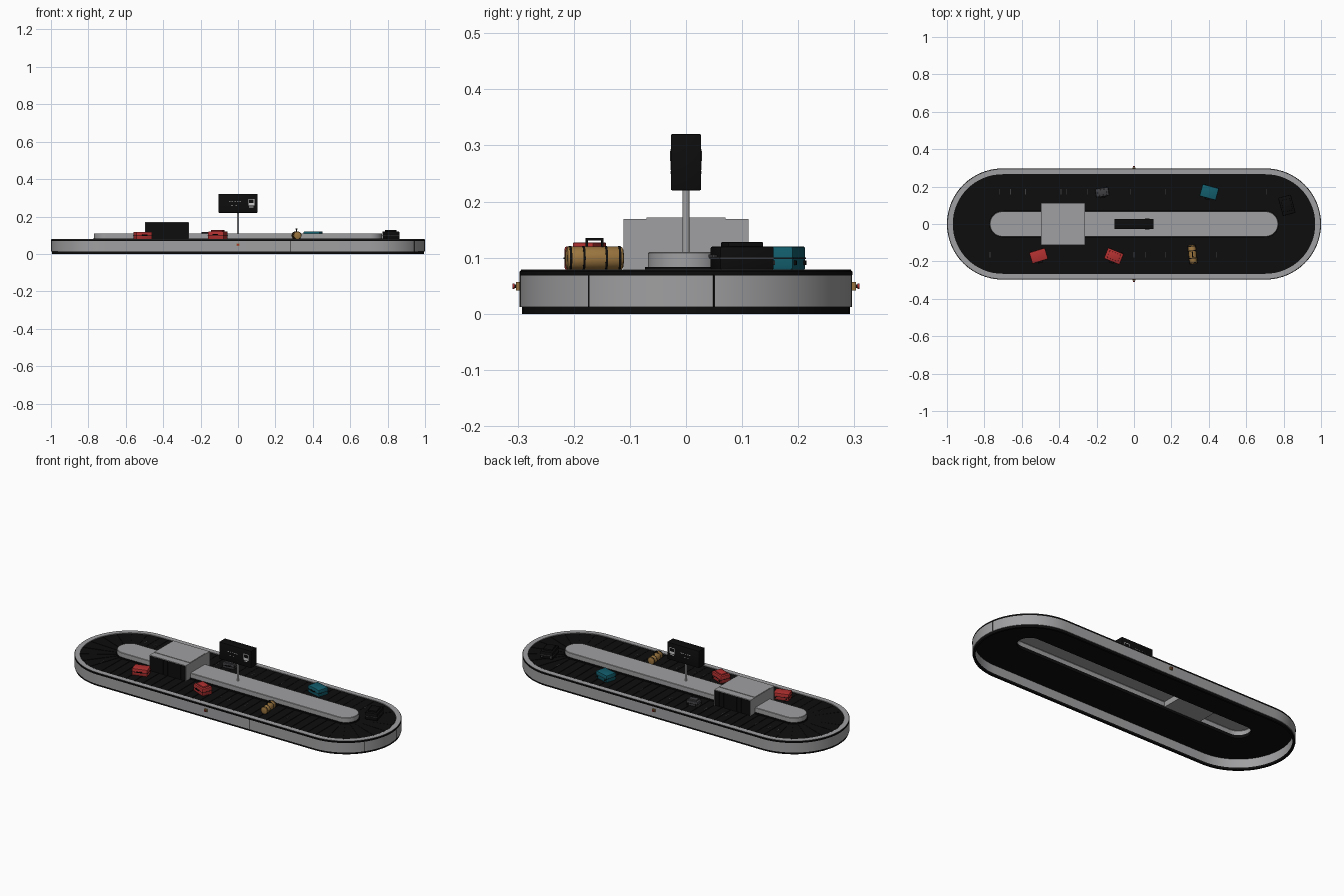
import bpy, bmesh, math
from mathutils import Matrix, Vector

if "Cube" in bpy.data.objects:
    bpy.data.objects.remove(bpy.data.objects["Cube"])

def material(name, r, g, b):
    m = bpy.data.materials.new(name)
    m.diffuse_color = (r, g, b, 1)
    m.use_nodes = True
    m.node_tree.nodes["Principled BSDF"].inputs["Base Color"].default_value = m.diffuse_color
    return m

GREY = material("brushed grey", 0.35, 0.35, 0.36)
BLACK = material("rubber black", 0.004, 0.004, 0.004)
DARK = material("dark grey", 0.05, 0.05, 0.055)
RED = material("case red", 0.45, 0.03, 0.03)
TEAL = material("case teal", 0.006, 0.11, 0.15)
TAN = material("duffel tan", 0.33, 0.18, 0.05)
WHITE = material("sign white", 0.6, 0.6, 0.6)

CX = 0.703      # centre of the rounded ends
BELT_Z = 0.076

def finish(name, bm, mat, smooth=False):
    bmesh.ops.recalc_face_normals(bm, faces=bm.faces)
    me = bpy.data.meshes.new(name)
    bm.to_mesh(me)
    bm.free()
    me.materials.append(mat)
    ob = bpy.data.objects.new(name, me)
    bpy.context.collection.objects.link(ob)
    if smooth:
        bpy.context.view_layer.objects.active = ob
        ob.select_set(True)
        bpy.ops.object.shade_smooth_by_angle(angle=math.radians(35))
        ob.select_set(False)
    return ob

def stadium(r, z, n=32):
    pts = []
    for sx, a0 in ((1, -math.pi / 2), (-1, math.pi / 2)):
        for i in range(n + 1):
            a = a0 + math.pi * i / n
            pts.append(Vector((sx * CX + r * math.cos(a), r * math.sin(a), z)))
    return pts

def sweep(name, profile, mat, closed=True, cap=False):
    """Carry an (r, z) profile round the oval; optionally cap the last loop."""
    bm = bmesh.new()
    loops = [[bm.verts.new(p) for p in stadium(r, z)] for r, z in profile]
    n = len(loops[0])
    for k in range(len(loops) if closed else len(loops) - 1):
        a, b = loops[k], loops[(k + 1) % len(loops)]
        for i in range(n):
            j = (i + 1) % n
            bm.faces.new((a[i], a[j], b[j], b[i]))
    if cap:
        bm.faces.new(loops[-1])
    return finish(name, bm, mat, True)

def ring(name, r0, r1, z0, z1, mat):
    return sweep(name, [(r0, z0), (r1, z0), (r1, z1), (r0, z1)], mat)

def box(name, loc, size, mat, rot=0.0, bevel=0.0):
    bm = bmesh.new()
    bmesh.ops.create_cube(bm, size=1, matrix=Matrix.Diagonal((*size, 1)))
    if bevel:
        bmesh.ops.bevel(bm, geom=bm.edges[:], offset=bevel, segments=2,
                        profile=0.5, affect='EDGES')
    bm.transform(Matrix.Translation(loc) @ Matrix.Rotation(math.radians(rot), 4, 'Z'))
    return finish(name, bm, mat, bevel > 0)

def cylinder(name, loc, r, depth, mat, axis='Z', rot=0.0, seg=24, bevel=0.0):
    bm = bmesh.new()
    bmesh.ops.create_cone(bm, cap_ends=True, segments=seg, radius1=r, radius2=r, depth=depth)
    if bevel:
        rims = [e for e in bm.edges if abs(e.verts[0].co.z - e.verts[1].co.z) < 1e-6]
        bmesh.ops.bevel(bm, geom=rims, offset=bevel, segments=2, profile=0.5, affect='EDGES')
    turn = Matrix.Rotation(math.pi / 2, 4, 'X') if axis == 'Y' else Matrix()
    bm.transform(Matrix.Translation(loc) @ Matrix.Rotation(math.radians(rot), 4, 'Z') @ turn)
    return finish(name, bm, mat, True)

# Outer casing: kick plate, side wall, bumper and top ledge
ring("kick_plate", 0.280, 0.292, 0.0, 0.012, BLACK)
ring("side_wall", 0.284, 0.296, 0.012, 0.070, GREY)
sweep("bumper", [(0.292, 0.068), (0.296, 0.068), (0.297, 0.071), (0.297, 0.075),
                 (0.294, 0.078), (0.290, 0.078)], BLACK)
ring("top_ledge", 0.266, 0.294, 0.070, 0.079, GREY)

# Belt bed and overlapping slats
ring("belt_bed", 0.066, 0.285, 0.065, 0.0745, BLACK)

def track(s, r):
    """Point at distance s along the belt centre line, offset r from the oval's axis."""
    mid, straight = 0.167, 2 * CX
    arc = math.pi * mid
    s %= 2 * (straight + arc)
    flip = 1
    if s >= straight + arc:
        s, flip = s - straight - arc, -1
    if s < straight:
        x, y = -CX + s, -r
    else:
        a = -math.pi / 2 + (s - straight) / mid
        x, y = CX + r * math.cos(a), r * math.sin(a)
    return flip * x, flip * y

bm = bmesh.new()
COUNT = 72
step = 2 * (2 * CX + math.pi * 0.167) / COUNT
for k in range(COUNT):
    s0, s1 = k * step, (k + 0.94) * step
    foot = [track(s0, 0.074), track(s0, 0.264), track(s1, 0.264), track(s1, 0.074)]
    low = [bm.verts.new((x, y, 0.074)) for x, y in foot]
    top = [bm.verts.new((x, y, BELT_Z + dz)) for (x, y), dz in zip(foot, (0, 0, .001, .001))]
    bm.faces.new(top)
    for i in range(4):
        j = (i + 1) % 4
        bm.faces.new((low[i], low[j], top[j], top[i]))
finish("belt_slats", bm, BLACK)

# Worn marks on the slats
for y, xs in ((0.172, (-.72, -.66, -.58, -.39, -.36, -.25, -.02, .17, .71)),
              (-0.165, (-.77, 0, .06, .17, .44))):
    for x in xs:
        box("belt_mark", (x, y, 0.0775), (0.004, 0.03, 0.001), DARK)

# Centre island, open underneath
ring("island_skirt", 0.066, 0.073, 0.074, 0.083, BLACK)
sweep("island", [(0.068, 0.065), (0.068, 0.108), (0.066, 0.110)], GREY, closed=False, cap=True)

# Luggage hatch with rubber curtains on both long sides
box("hatch_housing", (-0.38, 0, 0.123), (0.236, 0.21, 0.09), GREY)
box("hatch_roof", (-0.38, 0, 0.167), (0.236, 0.222, 0.004), GREY)
box("hatch_roof_cap", (-0.38, 0, 0.170), (0.232, 0.14, 0.003), GREY)
for sy in (-1, 1):
    box("curtain_backing", (-0.38, sy * 0.106, 0.121), (0.232, 0.004, 0.088), BLACK)
    for i in range(8):
        box("curtain_strip", (-0.38 + (i - 3.5) * 0.0285, sy * 0.109, 0.121),
            (0.026, 0.003, 0.086), BLACK)
    for sx in (-1, 1):
        box("hatch_jamb", (-0.38 + sx * 0.117, sy * 0.1075, 0.121), (0.003, 0.007, 0.09), GREY)

# Sign on its post, with pictogram and information dashes
cylinder("sign_post", (0, 0, 0.165), 0.0065, 0.114, GREY)
box("sign_box", (0, 0, 0.27), (0.208, 0.054, 0.1), BLACK, bevel=0.002)
for sy in (-1, 1):
    def plate(name, x, z, w, h, mat=WHITE, lift=0.0):
        box(name, (-sy * -x if sy < 0 else -x, sy * (0.0272 + lift), z), (w, 0.0008, h), mat)
    plate("pictogram_case", -0.071, 0.276, 0.032, 0.036)
    plate("pictogram_window", -0.071, 0.281, 0.025, 0.018, BLACK, 0.0006)
    plate("pictogram_foot", -0.071, 0.252, 0.022, 0.005)
    for i in range(5):
        plate("upper_dash", -0.012 + i * 0.014, 0.279, 0.008, 0.004)
    for x in (0.01, 0.032):
        plate("lower_dash", x, 0.258, 0.009, 0.003)

# Emergency stops on the middle of both long sides
for sy in (-1, 1):
    box("stop_housing", (0, sy * 0.299, 0.049), (0.016, 0.008, 0.015), TAN)
    cylinder("stop_stem", (0, sy * 0.304, 0.049), 0.003, 0.006, BLACK, 'Y')
    cylinder("stop_button", (0, sy * 0.3075, 0.049), 0.005, 0.003, RED, 'Y')

# Panel seams on the side wall
box("front_seam", (0.28, -0.2961, 0.041), (0.003, 0.001, 0.058), BLACK)
for y in (-0.173, 0.05):
    a = math.asin(y / 0.296)
    box("end_seam", (CX + 0.2961 * math.cos(a), y, 0.041), (0.001, 0.003, 0.058),
        BLACK, math.degrees(a))

# Suitcases lying flat
def suitcase(name, x, y, size, mat, rot, pocket=0.0, trim=BLACK):
    w, d, h = size
    z = 0.078
    turn = Matrix.Rotation(math.radians(rot), 3, 'Z')
    def at(dx, dy, zz):
        return Vector((x, y, 0)) + turn @ Vector((dx, dy, 0)) + Vector((0, 0, zz))
    box(name + "_body", at(0, 0, z + h / 2), size, mat, rot, 0.004)
    box(name + "_zip", at(0, 0, z + h / 2), (w + 0.001, d + 0.001, 0.003), trim, rot)
    if pocket:
        box(name + "_pocket", at(0, 0, z + h + pocket / 2 - 0.002),
            (w * 0.7, d * 0.65, pocket + 0.004), mat, rot, 0.002)
    # carry handle on the front edge
    for sx in (-1, 1):
        box(name + "_handle_end", at(sx * 0.012, -d / 2 - 0.003, z + h / 2 + 0.004),
            (0.004, 0.008, 0.004), trim, rot)
    box(name + "_handle", at(0, -d / 2 - 0.007, z + h / 2 + 0.004), (0.028, 0.003, 0.005), trim, rot)
    # corner feet
    for sx in (-1, 1):
        box(name + "_foot", at(sx * w * 0.35, d / 2 + 0.001, z + h * 0.3), (0.008, 0.005, 0.008), trim, rot)

suitcase("red_case_left", -0.51, -0.17, (0.088, 0.062, 0.04), RED, 17)
suitcase("red_case_middle", -0.108, -0.172, (0.09, 0.062, 0.042), RED, -22, 0.007)
suitcase("teal_case", 0.402, 0.17, (0.09, 0.066, 0.042), TEAL, -15)
suitcase("black_case", 0.817, 0.1, (0.07, 0.1, 0.042), BLACK, 15, 0.008, DARK)
suitcase("grey_bag", -0.17, 0.17, (0.07, 0.045, 0.03), DARK, 8, 0.008)

# Duffel bag with straps and handle
DX, DY, DZ, ROT = 0.313, -0.163, 0.099, 6
cylinder("duffel_body", (DX, DY, DZ), 0.021, 0.102, TAN, 'Y', ROT, 24, 0.005)
for off in (-0.044, -0.02, 0.02, 0.044):
    a = math.radians(ROT)
    cylinder("duffel_strap", (DX - off * math.sin(a), DY + off * math.cos(a), DZ),
             0.0218, 0.004, BLACK, 'Y', ROT)
for off in (-0.014, 0.014):
    box("duffel_handle_end", (DX, DY + off, 0.126), (0.006, 0.004, 0.014), BLACK, ROT)
box("duffel_handle", (DX, DY, 0.133), (0.006, 0.032, 0.004), BLACK, ROT)
